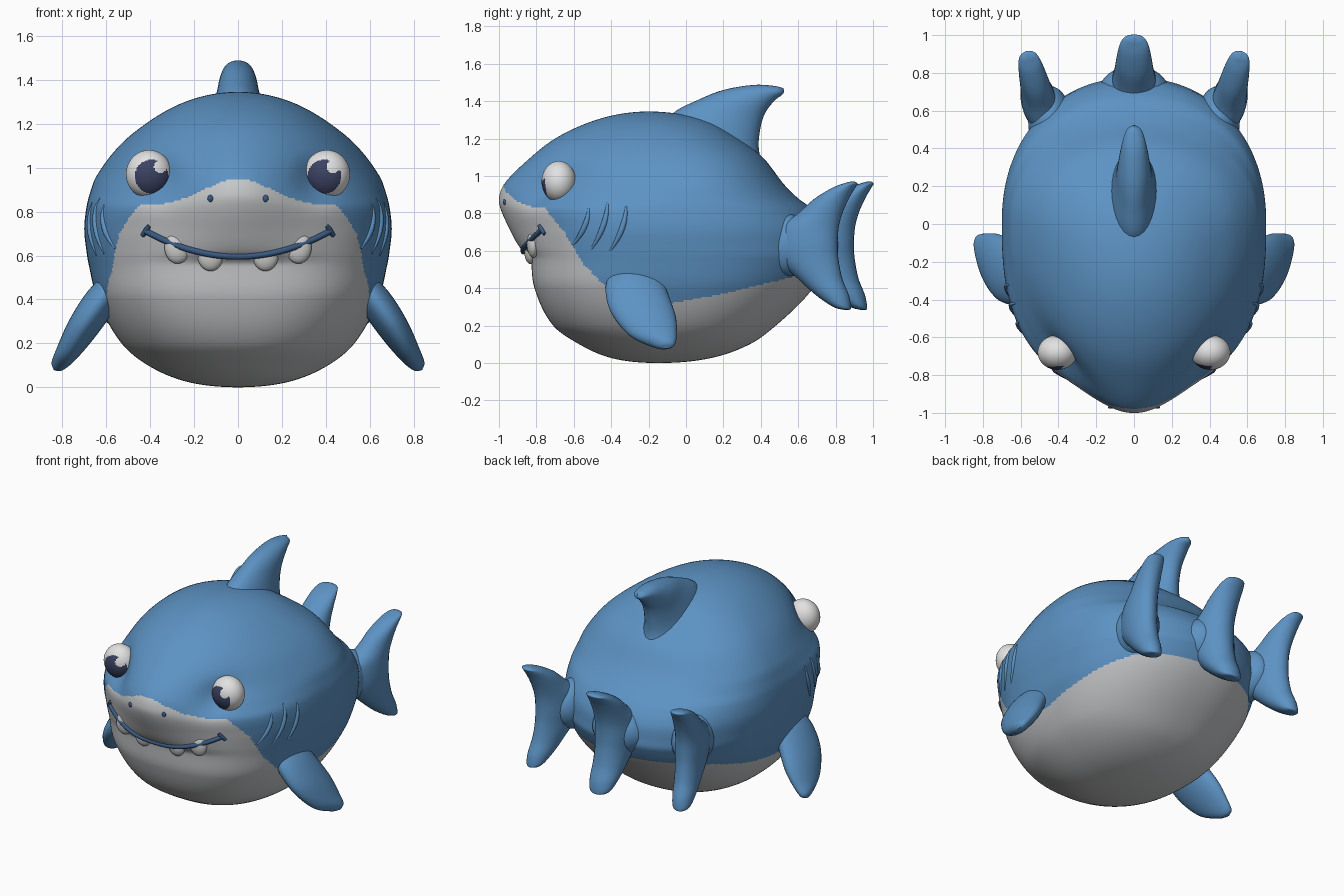
import bpy, bmesh, math
from mathutils import Vector

if "Cube" in bpy.data.objects:
    bpy.data.objects.remove(bpy.data.objects["Cube"])

def material(name, rgb):
    m = bpy.data.materials.new(name)
    m.diffuse_color = (*rgb, 1)
    m.use_nodes = True
    m.node_tree.nodes["Principled BSDF"].inputs["Base Color"].default_value = m.diffuse_color
    return m

BLUE = material("shark blue", (0.108, 0.29, 0.55))
GREY = material("belly grey", (0.56, 0.57, 0.585))
WHITE = material("eye white", (0.76, 0.76, 0.76))
TOOTH = material("tooth white", (0.62, 0.62, 0.61))
NAVY = material("pupil navy", (0.045, 0.055, 0.125))
LIP = material("lip blue", (0.04, 0.10, 0.22))

def finish(name, bm, *mats):
    bmesh.ops.recalc_face_normals(bm, faces=bm.faces)
    for f in bm.faces:
        f.smooth = True
    me = bpy.data.meshes.new(name)
    bm.to_mesh(me)
    bm.free()
    for m in mats:
        me.materials.append(m)
    ob = bpy.data.objects.new(name, me)
    bpy.context.collection.objects.link(ob)
    return ob

def spline(knots, rows, t):
    """Smooth interpolation of rows of numbers at parameter t."""
    k = 0
    while k < len(knots) - 2 and t > knots[k + 1]:
        k += 1
    h = knots[k + 1] - knots[k]
    u = min(max((t - knots[k]) / h, 0), 1)
    a, b = max(k - 1, 0), min(k + 2, len(knots) - 1)
    out = []
    for p0, p1, p2, p3 in zip(rows[a], rows[k], rows[k + 1], rows[b]):
        m1 = (p2 - p0) / (knots[k + 1] - knots[a]) * h
        m2 = (p3 - p1) / (knots[b] - knots[k]) * h
        out.append((2*u**3 - 3*u*u + 1)*p1 + (u**3 - 2*u*u + u)*m1
                   + (3*u*u - 2*u**3)*p2 + (u**3 - u*u)*m2)
    return out

def loft(rings, bm):
    """Skin a list of point rings and close both ends."""
    vs = [[bm.verts.new(p) for p in r] for r in rings]
    n = len(vs[0])
    for r0, r1 in zip(vs, vs[1:]):
        for i in range(n):
            bm.faces.new((r0[i], r0[(i + 1) % n], r1[(i + 1) % n], r1[i]))
    bm.faces.new(vs[0])
    bm.faces.new(vs[-1])

# Body: horizontal slices (z, half width, front y, back y, middle y, front exponent, snout bump)
H = 1.345
SLICES = [
    (0, 0, -.15, -.15, -.15, 2.1, 0), (.02, .21, -.37, .10, -.14, 2.1, 0),
    (.1, .41, -.57, .34, -.10, 2.2, 0), (.2, .53, -.71, .48, -.06, 2.4, 0),
    (.4, .64, -.81, .68, -.02, 2.6, 0), (.56, .68, -.83, .77, 0, 2.6, 0),
    (.62, .69, -.84, .77, 0, 2.6, .05), (.72, .70, -.855, .75, 0, 2.6, .09),
    (.82, .69, -.87, .68, 0, 2.6, .12), (.88, .675, -.87, .60, 0, 2.3, .13),
    (.96, .645, -.86, .52, 0, 2.0, .11), (1.1, .54, -.79, .41, -.02, 2.0, .04),
    (1.2, .42, -.69, .28, -.08, 2.0, .01), (1.3, .24, -.48, .10, -.16, 2.0, 0),
    (H, 0, -.2, -.2, -.2, 2.0, 0)]

def phi(z):
    return math.acos(max(-1, min(1, 1 - 2 * z / H)))

KNOTS = [phi(s[0]) for s in SLICES]
ROWS = [s[1:] for s in SLICES]

def bump(x, z, b):
    """Snout bulge minus the eye sockets."""
    socket = math.exp(-((abs(x) - .36) ** 2 + (z - .95) ** 2) / .0075)
    return max(b, 0) * math.exp(-(x / .28) ** 2) - .075 * socket

def front(x, z):
    """Front surface y of the body."""
    w, yf, yb, ym, n, b = spline(KNOTS, ROWS, phi(z))
    s = max(0, 1 - abs(x / w) ** n) ** (1 / n) if w > 0 else 0
    return ym - (ym - yf) * s - bump(x, z, b) * s

def side(y, z):
    """Side surface x of the front half of the body."""
    w, yf, yb, ym, n, b = spline(KNOTS, ROWS, phi(z))
    return w * max(0, 1 - abs((y - ym) / (yf - ym)) ** n) ** (1 / n)

bm = bmesh.new()
rings = []
M, N = 210, 320
for i in range(M + 1):
    t = math.pi * min(max(i / M, .002), .998)
    z = H / 2 * (1 - math.cos(t))
    w, yf, yb, ym, n, b = spline(KNOTS, ROWS, t)
    ring = []
    for j in range(N):
        c, s = math.cos(2 * math.pi * j / N), math.sin(2 * math.pi * j / N)
        e = n if s < 0 else 2.2
        x = w * math.copysign(abs(c) ** (2 / e), c)
        k = abs(s) ** (2 / e)
        y = ym + (yb - ym) * k
        if s < 0:
            y = ym - (ym - yf) * k - bump(x, z, b) * k
        ring.append((x, y, z))
    rings.append(ring)
loft(rings, bm)
# grey belly below a line that dips from the snout back along the flanks
LINE = [(-2, 1.0), (-.8, 1.0), (-.75, .82), (-.65, .70), (-.55, .53), (-.45, .43), (-.25, .31),
        (-.05, .325), (.2, .37), (.57, .46), (2, .46)]
for f in bm.faces:
    x, y, z = f.calc_center_median()
    for (y0, z0), (y1, z1) in zip(LINE, LINE[1:]):
        if y0 <= y < y1:
            limit = z0 + (z1 - z0) * (y - y0) / (y1 - y0)
    if y < -.4:
        limit = min(limit, .825 + .122 * math.exp(-(x / .22) ** 2))
    f.material_index = int(z < limit)
finish("body", bm, BLUE, GREY)

def fin(name, stations, normal, place):
    """Loft of elliptical sections; station = lead a, lead b, trail a, trail b, offset, thickness."""
    bm = bmesh.new()
    rings = []
    steps = 8 * (len(stations) - 1)
    nrm = Vector(normal).normalized()
    for i in range(steps + 1):
        la, lb, ta, tb, off, th = spline(range(len(stations)), stations, i / 8)
        lead, trail = place(la, lb, off), place(ta, tb, off)
        mid, half = (lead + trail) / 2, (trail - lead) / 2
        rings.append([mid + half * math.cos(a) + nrm * max(th, .002) * math.sin(a)
                      for a in (2 * math.pi * j / 28 for j in range(28))])
    loft(rings, bm)
    return finish(name, bm, BLUE)

def ball(name, loc, radii, mat, mat2=None, rule=None, seg=32):
    bm = bmesh.new()
    bmesh.ops.create_uvsphere(bm, u_segments=seg, v_segments=seg * 3 // 4, radius=1)
    for v in bm.verts:
        v.co = Vector(a * b + c for a, b, c in zip(v.co, radii, loc))
    if rule:
        for f in bm.faces:
            f.material_index = int(rule(f.calc_center_median()))
    return finish(name, bm, *[m for m in (mat, mat2) if m])

def tube(name, pts, radius, mat, tips=1.0):
    cu = bpy.data.curves.new(name, 'CURVE')
    cu.dimensions = '3D'
    cu.bevel_depth = radius
    cu.bevel_resolution = 3
    cu.use_fill_caps = True
    sp = cu.splines.new('POLY')
    sp.points.add(len(pts) - 1)
    for i, (p, q) in enumerate(zip(sp.points, pts)):
        p.co = (*q, 1)
        p.radius = tips + (1 - tips) * math.sin(math.pi * i / (len(pts) - 1))
    cu.materials.append(mat)
    ob = bpy.data.objects.new(name, cu)
    bpy.context.collection.objects.link(ob)

# Dorsal fin
fin("dorsal_fin", [(-.14, 1.22, .42, 1.02, 0, .16), (-.07, 1.335, .39, 1.14, 0, .125),
                   (.06, 1.405, .395, 1.24, 0, .1), (.2, 1.46, .42, 1.33, 0, .085),
                   (.36, 1.487, .47, 1.40, 0, .065), (.47, 1.482, .515, 1.435, 0, .04),
                   (.52, 1.47, .525, 1.455, 0, 0)], (1, 0, 0), lambda y, z, o: Vector((o, y, z)))

# Three crescent tail fins, each with a rounded root
TAIL = [(.85, .283, .87, .283, 0, 0), (.79, .30, .88, .295, 0, .05), (.70, .36, .87, .36, 0, .07),
        (.60, .45, .835, .45, 0, .08), (.50, .55, .815, .55, 0, .09), (.48, .63, .81, .63, 0, .095),
        (.50, .72, .815, .72, 0, .09), (.60, .80, .835, .80, 0, .08), (.69, .88, .87, .88, 0, .072),
        (.79, .94, .905, .94, 0, .06), (.86, .965, .915, .96, 0, .042), (.885, .971, .9, .971, 0, 0)]
for name, s, dy, fat in (("tail_fin_centre", 0, .088, 1.3), ("tail_fin_left", -1, 0, 1), ("tail_fin_right", 1, 0, 1)):
    fin(name, [(*r[:5], r[5] * fat) for r in TAIL], (1, -.25 * s, 0),
        lambda y, z, o: Vector((s * (.525 + .25 * (y - .74)), y + dy, z)))
ball("tail_root_centre", (0, .69, .63), (.19, .15, .16), BLUE)

for s, tag in ((-1, "left"), (1, "right")):
    ball("tail_root_" + tag, (s * .445, .54, .63), (.115, .19, .165), BLUE)
    # Paddle shaped side fins
    fin("side_fin_" + tag, [(-.41, .49, -.14, .49, .55, .06), (-.43, .39, -.10, .38, .63, .075),
                            (-.40, .27, -.055, .25, .715, .07), (-.30, .15, -.05, .15, .785, .05),
                            (-.17, .09, -.06, .10, .825, .03), (-.11, .078, -.09, .08, .838, 0)],
        (.78 * s, 0, .62), lambda y, z, o: Vector((s * o, y, z)))
    # Eyes with a painted pupil and highlight
    ball("eye_" + tag, (s * .405, -.68, .97), (.105, .092, .11), WHITE, NAVY,
         lambda c: c.y < -.68 and math.hypot(c.x - s * .393, c.z - .96) < .077
         and math.hypot(c.x - s * .393 - .04, c.z - 1.005) > .03, 96)
    # Nostrils, mouth corners and teeth
    ball("nostril_" + tag, (s * .125, front(.125, .86), .86), (.014, .008, .016), LIP, seg=16)
    tube("mouth_corner_" + tag, [(s * x, front(x, z) - .004, z) for x, z in
                                 ((.405, .735), (.417, .715), (.435, .69))], .014, LIP, .7)
    for x, zc in ((.125, .603), (.275, .637)):
        ball("tooth_" + tag, (s * x, front(x, zc - .05) - .006, zc), (.06, .034, .074), TOOTH, seg=20)
    # Gill ridges
    for y0, z0, z1 in ((-.52, .83, .63), (-.42, .86, .61), (-.32, .84, .60)):
        pts = []
        for i in range(13):
            u = i / 12
            z = z0 + (z1 - z0) * u
            y = y0 - .085 * u * u
            pts.append((s * (side(y, z) - .003), y, z))
        tube("gill_" + tag, pts, .016, BLUE, .3)

# Smiling mouth line
tube("mouth", [(x, front(x, .595 + .66 * x * x) - .006, .595 + .66 * x * x)
               for x in (.42 * i / 24 for i in range(-24, 25))], .014, LIP)
